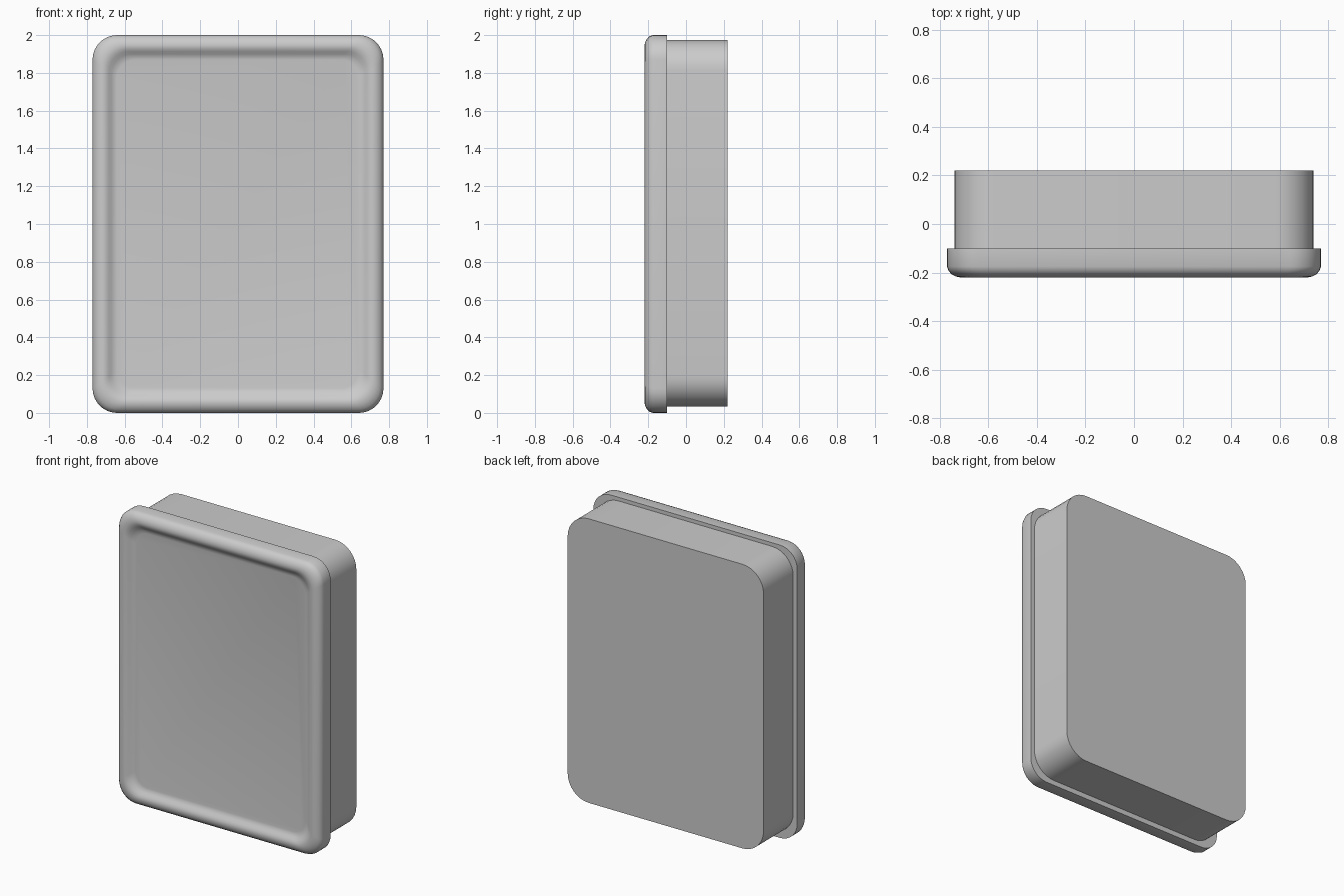
import bpy, bmesh, math

cube = bpy.data.objects.get("Cube")
if cube:
    bpy.data.objects.remove(cube, do_unlink=True)

GREY = (0.6, 0.6, 0.6, 1.0)
grey = bpy.data.materials.new("plain_grey")
grey.use_nodes = True
grey.diffuse_color = GREY
grey.node_tree.nodes["Principled BSDF"].inputs["Base Color"].default_value = GREY


def ring(bm, half_x, half_z, radius, y, mid_z, steps=8):
    """Rounded rectangle in the xz plane."""
    verts = []
    for quarter, (sx, sz) in enumerate(((1, 1), (-1, 1), (-1, -1), (1, -1))):
        for i in range(steps + 1):
            a = math.pi / 2 * (quarter + i / steps)
            x = sx * (half_x - radius) + radius * math.cos(a)
            z = sz * (half_z - radius) + radius * math.sin(a)
            verts.append(bm.verts.new((x, y, mid_z + z)))
    return verts


def loft(name, sections, mid_z):
    """Closed solid through a list of (half_x, half_z, radius, y) sections."""
    bm = bmesh.new()
    rings = [ring(bm, *s, mid_z) for s in sections]
    for a, b in zip(rings, rings[1:]):
        for i in range(len(a)):
            j = (i + 1) % len(a)
            bm.faces.new((a[i], a[j], b[j], b[i]))
    bm.faces.new(rings[0])
    bm.faces.new(rings[-1])
    bmesh.ops.recalc_face_normals(bm, faces=bm.faces)
    mesh = bpy.data.meshes.new(name)
    bm.to_mesh(mesh)
    bm.free()
    mesh.materials.append(grey)
    obj = bpy.data.objects.new(name, mesh)
    bpy.context.collection.objects.link(obj)
    bpy.ops.object.select_all(action="DESELECT")
    obj.select_set(True)
    bpy.context.view_layer.objects.active = obj
    bpy.ops.object.shade_smooth_by_angle(angle=math.radians(40))
    return obj


# Deep rounded box behind the lid
loft("box_body", [(0.74, 0.97, 0.16, y) for y in (-0.10, 0.22)], 1.005)

# Lid with a rolled rim and a sunken front panel: (inset, y) from back to front
rim_profile = [(0, -0.10), (0, -0.175), (0.006, -0.192), (0.018, -0.206), (0.036, -0.216),
               (0.055, -0.22), (0.072, -0.217), (0.086, -0.209), (0.1, -0.199),
               (0.114, -0.191), (0.13, -0.188)]
loft("lid", [(0.77 - d, 1 - d, 0.13 - 0.25 * d, y) for d, y in rim_profile], 1)
